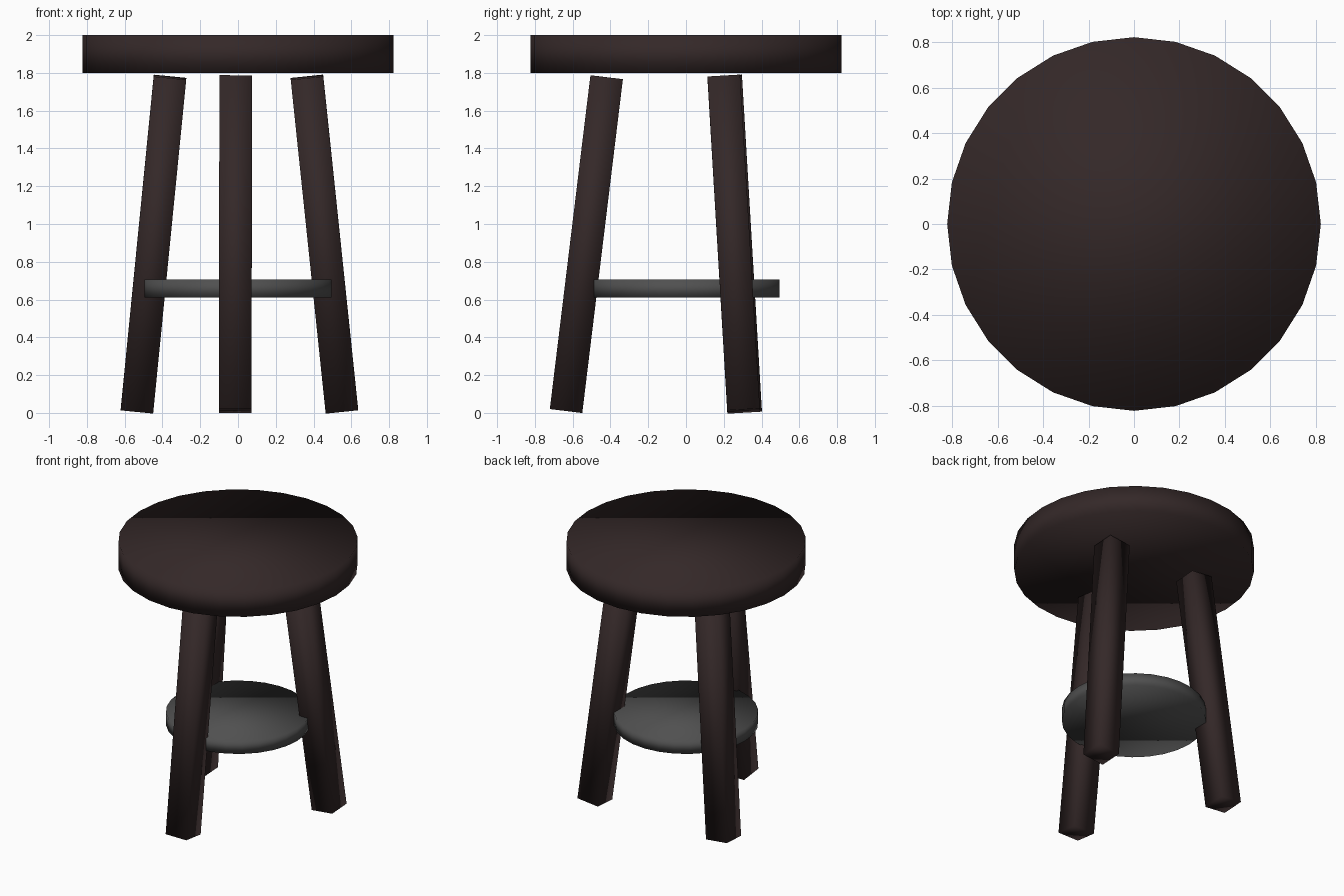
import bpy
from mathutils import Vector

cube = bpy.data.objects.get("Cube")
if cube:
    bpy.data.objects.remove(cube, do_unlink=True)


def make_material(name, rgb):
    mat = bpy.data.materials.new(name)
    mat.use_nodes = True
    colour = (*rgb, 1.0)
    mat.diffuse_color = colour
    mat.node_tree.nodes["Principled BSDF"].inputs["Base Color"].default_value = colour
    return mat


dark_wood = make_material("dark wood", (0.034, 0.021, 0.021))
grey_metal = make_material("grey", (0.08, 0.08, 0.08))


def finish(name, mat):
    obj = bpy.context.object
    obj.name = name
    obj.data.materials.append(mat)
    # soft shading runs over every edge, caps included
    bpy.ops.object.shade_smooth()
    return obj


def disc(name, radius, bottom, top, mat):
    bpy.ops.mesh.primitive_cylinder_add(
        vertices=28, radius=radius, depth=top - bottom,
        location=(0, 0, (bottom + top) / 2))
    return finish(name, mat)


def leg(name, foot, head, side, mat):
    """Square bar running from foot to head, leaning without twisting."""
    foot, head = Vector(foot), Vector(head)
    axis = head - foot
    bpy.ops.mesh.primitive_cube_add(size=1, location=(foot + head) / 2)
    obj = finish(name, mat)
    obj.scale = (side, side, axis.length)
    obj.rotation_mode = 'QUATERNION'
    obj.rotation_quaternion = Vector((0, 0, 1)).rotation_difference(axis)
    bpy.ops.object.transform_apply(location=False, rotation=True, scale=True)
    return obj


# round seat and lower shelf
disc("seat", 0.822, 1.80, 2.0, dark_wood)
disc("shelf", 0.495, 0.61, 0.705, grey_metal)

# three splayed legs: foot centre, head centre
legs = {
    "front_leg": ((-0.015, -0.635, 0.01), (-0.012, -0.42, 1.777)),
    "back_left_leg": ((0.55, 0.305, 0.01), (0.365, 0.20, 1.777)),
    "back_right_leg": ((-0.535, 0.315, 0.01), (-0.36, 0.21, 1.777)),
}
for name, (foot, head) in legs.items():
    leg(name, foot, head, 0.173, dark_wood)
